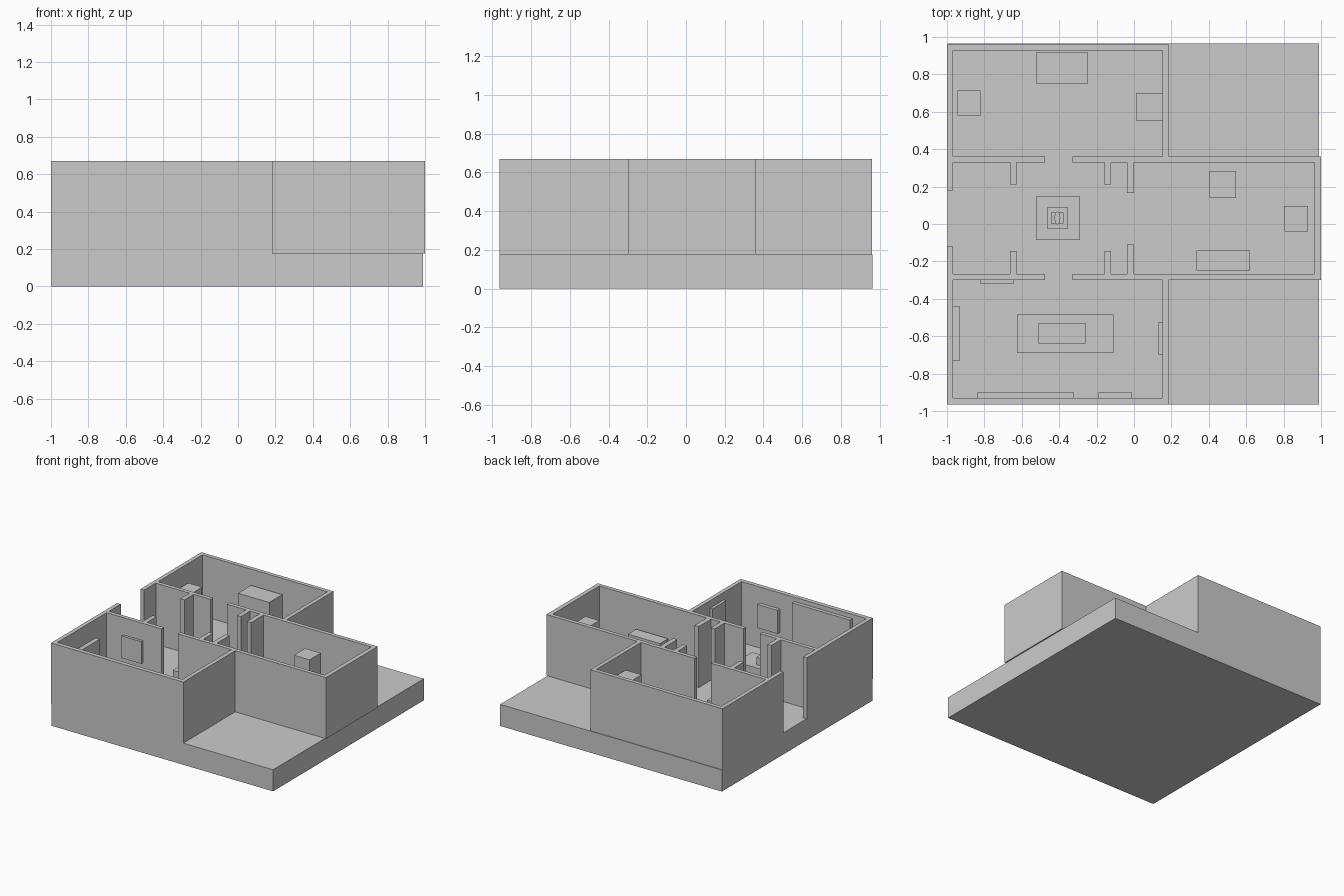
import bpy, bmesh

if "Cube" in bpy.data.objects:
    bpy.data.objects.remove(bpy.data.objects["Cube"])

FLOOR, TOP = 0.175, 0.67


def add_box(bm, x0, x1, y0, y1, z0, z1):
    v = [bm.verts.new((x, y, z)) for z in (z0, z1)
         for x, y in ((x0, y0), (x1, y0), (x1, y1), (x0, y1))]
    for f in ((3, 2, 1, 0), (4, 5, 6, 7), (0, 1, 5, 4),
              (1, 2, 6, 5), (2, 3, 7, 6), (3, 0, 4, 7)):
        bm.faces.new([v[i] for i in f])


def finish(name, bm):
    me = bpy.data.meshes.new(name)
    bm.to_mesh(me)
    bm.free()
    ob = bpy.data.objects.new(name, me)
    bpy.context.collection.objects.link(ob)
    return ob


def box(name, x0, x1, y0, y1, z0, z1):
    bm = bmesh.new()
    add_box(bm, x0, x1, y0, y1, z0, z1)
    return finish(name, bm)


# Thick ground slab
box("base_slab", -0.997, 0.99, -0.965, 0.965, 0, FLOOR)

# North and south rooms: outer walls
for side, y0, y1, far0, far1 in (("north", 0.36, 0.96, 0.928, 0.96),
                                 ("south", -0.965, -0.30, -0.965, -0.93)):
    box(side + "_outer_wall", -1, 0.185, far0, far1, FLOOR, TOP)
    ya, yb = (y0, far0) if side == "north" else (far1, y1)
    box(side + "_west_wall", -1, -0.967, ya, yb, FLOOR, TOP)
    box(side + "_east_wall", 0.152, 0.185, ya, yb, FLOOR, TOP)

# Corridor walls with a doorway into each side room
for side, y0, y1 in (("north", 0.328, 0.36), ("south", -0.30, -0.268)):
    box(side + "_corridor_wall_west", -1, -0.475, y0, y1, FLOOR, TOP)
    box(side + "_corridor_wall_east", -0.33, 1, y0, y1, FLOOR, TOP)
box("east_end_wall", 0.965, 1, -0.268, 0.328, FLOOR, TOP)

# Piers narrowing the hall, including the entrance
for name, x0, x1, ys, yn in (("entrance", -1, -0.967, -0.12, 0.18),
                             ("hall_west", -0.663, -0.628, -0.145, 0.21),
                             ("hall_east", -0.157, -0.122, -0.145, 0.21),
                             ("inner", -0.037, 0, -0.11, 0.165)):
    box(name + "_pier_north", x0, x1, yn, 0.328, FLOOR, TOP)
    box(name + "_pier_south", x0, x1, -0.268, ys, FLOOR, TOP)

# Display plinths: x0, x1, y0, y1, top
for i, (x0, x1, y0, y1, z) in enumerate((
        (-0.525, -0.245, 0.75, 0.917, 0.545),
        (-0.945, -0.82, 0.58, 0.713, 0.53),
        (0.01, 0.152, 0.553, 0.70, 0.52),
        (0.405, 0.545, 0.138, 0.283, 0.525),
        (0.805, 0.93, -0.04, 0.095, 0.52),
        (0.333, 0.62, -0.248, -0.143, 0.42))):
    box(f"plinth_{i + 1}", x0, x1, y0, y1, FLOOR, z)

# Low table with raised centre
box("low_table", -0.625, -0.11, -0.69, -0.485, FLOOR, 0.26)
box("low_table_centre", -0.51, -0.26, -0.64, -0.53, 0.26, 0.32)

# Framed panels on the south room walls
for name, x0, x1, y0, y1, z0, z1 in (
        ("west_panel", -0.967, -0.93, -0.73, -0.44, 0.36, 0.52),
        ("large_south_panel", -0.84, -0.32, -0.93, -0.90, 0.28, 0.635),
        ("small_south_panel", -0.19, -0.01, -0.93, -0.90, 0.35, 0.54),
        ("east_panel", 0.13, 0.152, -0.70, -0.525, 0.32, 0.61),
        ("north_panel", -0.82, -0.643, -0.32, -0.30, 0.35, 0.53)):
    box(name, x0, x1, y0, y1, z0, z1)

# Central stepped pedestal with a small statue
box("pedestal_step", -0.525, -0.29, -0.085, 0.147, FLOOR, 0.24)
box("pedestal_block", -0.465, -0.353, -0.025, 0.088, 0.24, 0.32)
box("statue_body", -0.443, -0.378, 0.003, 0.061, 0.32, 0.40)
bpy.ops.mesh.primitive_cylinder_add(vertices=8, radius=1, depth=1,
                                    location=(-0.41, 0.032, 0.40))
ob = bpy.context.object
ob.name = "statue_top"
ob.scale = (0.016, 0.036, 0.14)
